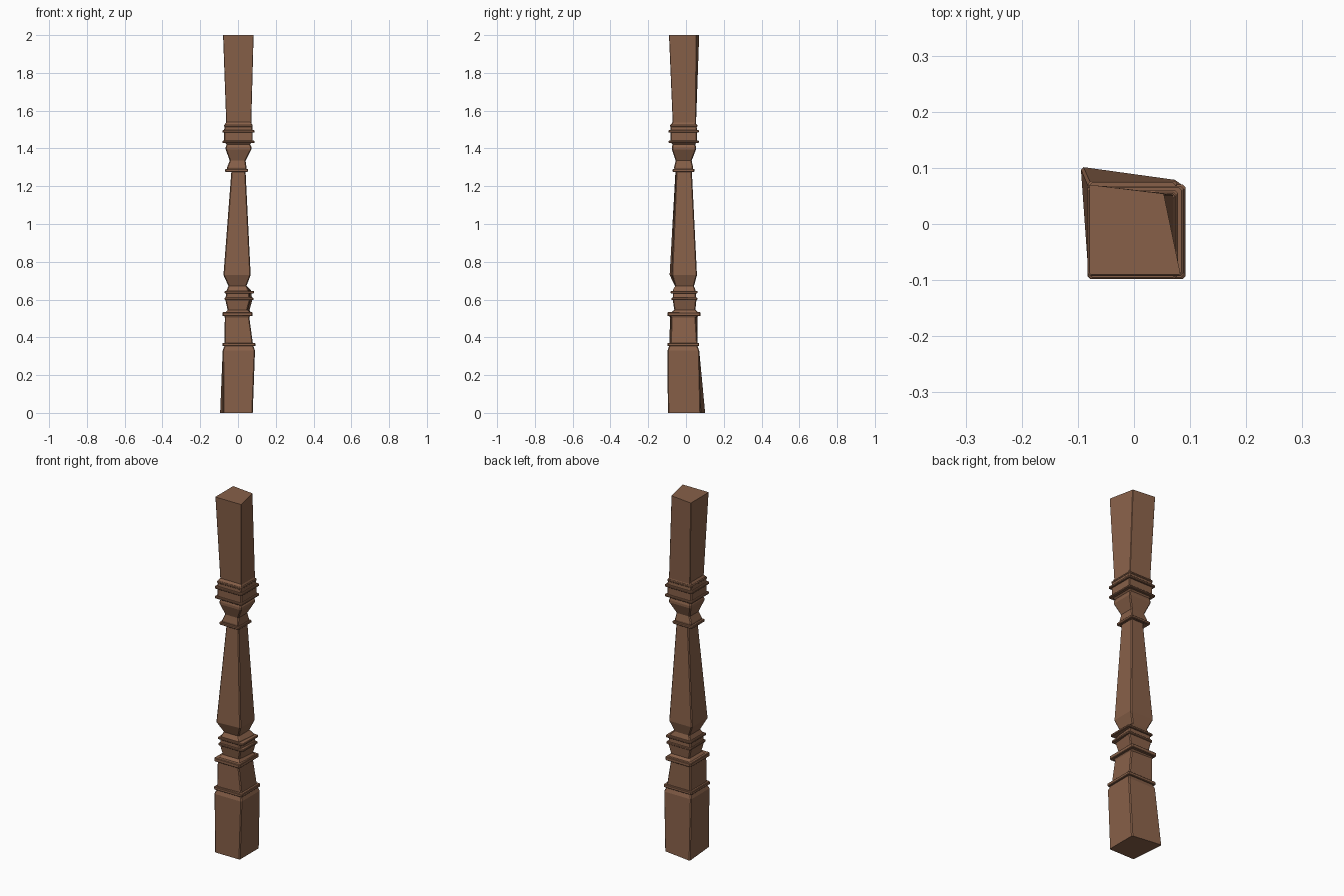
import bpy, bmesh
from mathutils import Vector

wood = bpy.data.materials.new("brown wood")
wood.diffuse_color = (0.245, 0.118, 0.066, 1)


def loft(name, rows, skew=None, cut=0.005):
    """Stack of crooked four-sided sections with clipped corners.
    row = z, x0, x1, y0, y1; skew = {row: {corner: (dx, dy)}}
    corners: 0 front left, 1 front right, 2 back right, 3 back left"""
    bm = bmesh.new()
    rings = []
    for i, (z, x0, x1, y0, y1) in enumerate(rows):
        c = [Vector(p) for p in ((x0, y0, z), (x1, y0, z), (x1, y1, z), (x0, y1, z))]
        for k, (dx, dy) in (skew or {}).get(i, {}).items():
            c[k] += Vector((dx, dy, 0))
        ring = []
        for k in range(4):
            for n in (c[k - 1], c[(k + 1) % 4]):
                ring.append(bm.verts.new(c[k] + (n - c[k]).normalized() * cut))
        rings.append(ring)
    for a, b in zip(rings, rings[1:]):
        for k in range(8):
            j = (k + 1) % 8
            bm.faces.new((a[k], a[j], b[j], b[k]))
    bm.faces.new(rings[0][::-1])
    bm.faces.new(rings[-1])
    bmesh.ops.recalc_face_normals(bm, faces=bm.faces[:])
    me = bpy.data.meshes.new(name)
    bm.to_mesh(me)
    bm.free()
    me.materials.append(wood)
    ob = bpy.data.objects.new(name, me)
    bpy.context.collection.objects.link(ob)


def band(name, z0, z1, x0, x1, y0, y1):
    """Thin projecting moulding with a softened top and bottom."""
    e = 0.003
    loft(name, [(z0, x0 + e, x1 - e, y0 + e, y1 - e), (z0 + e, x0, x1, y0, y1),
                (z1 - e, x0, x1, y0, y1), (z1, x0 + e, x1 - e, y0 + e, y1 - e)])


# foot block, flared at its back left corner
loft("foot_block", [
    (0.0, -0.095, 0.078, -0.096, 0.102),
    (0.33, -0.081, 0.09, -0.098, 0.07),
    (0.357, -0.071, 0.08, -0.088, 0.06)],
    {0: {0: (0.017, 0), 2: (0, -0.024)}})

# upper base block, leaning
loft("base_block", [
    (0.35, -0.071, 0.081, -0.088, 0.061),
    (0.505, -0.07, 0.06, -0.085, 0.06),
    (0.515, -0.074, 0.065, -0.088, 0.065)],
    {0: {1: (0, 0.006)}, 1: {1: (0, 0.006), 2: (0, -0.008)}})

# waist between base and shaft
loft("lower_waist", [
    (0.525, -0.075, 0.07, -0.09, 0.07),
    (0.545, -0.055, 0.062, -0.062, 0.05),
    (0.598, -0.067, 0.076, -0.07, 0.055),
    (0.64, -0.062, 0.07, -0.07, 0.052),
    (0.65, -0.06, 0.068, -0.07, 0.05),
    (0.672, -0.05, 0.046, -0.057, 0.042)],
    {i: {1: (-0.012, 0)} for i in range(1, 5)})

# long tapering shaft
loft("shaft", [
    (0.67, -0.05, 0.044, -0.057, 0.042),
    (0.73, -0.077, 0.067, -0.087, 0.058),
    (1.28, -0.035, 0.04, -0.056, 0.031)],
    {1: {1: (0, 0.012)}, 2: {1: (0, 0.004)}})

# upper waist and capital
loft("upper_waist", [
    (1.275, -0.055, 0.045, -0.06, 0.036),
    (1.30, -0.058, 0.045, -0.063, 0.038),
    (1.335, -0.044, 0.04, -0.055, 0.03),
    (1.395, -0.065, 0.071, -0.075, 0.053),
    (1.408, -0.065, 0.071, -0.075, 0.053),
    (1.43, -0.058, 0.06, -0.068, 0.046)])
loft("capital", [
    (1.42, -0.06, 0.062, -0.07, 0.048),
    (1.435, -0.073, 0.078, -0.083, 0.058),
    (1.50, -0.073, 0.078, -0.083, 0.058),
    (1.52, -0.071, 0.075, -0.082, 0.056),
    (1.53, -0.069, 0.073, -0.078, 0.054),
    (1.54, -0.062, 0.068, -0.07, 0.05)])

# top block, with a pulled-in back right corner
loft("top_block", [
    (1.53, -0.062, 0.07, -0.07, 0.053),
    (2.0, -0.079, 0.083, -0.09, 0.07)],
    {1: {2: (-0.03, -0.016)}}, cut=0.002)

# projecting mouldings
for name, *dims in (
        ("base_moulding", 0.353, 0.371, -0.083, 0.092, -0.098, 0.07),
        ("block_moulding", 0.512, 0.533, -0.082, 0.077, -0.098, 0.077),
        ("waist_moulding_low", 0.597, 0.610, -0.071, 0.083, -0.077, 0.06),
        ("waist_moulding_high", 0.633, 0.646, -0.071, 0.086, -0.081, 0.062),
        ("neck_moulding", 1.276, 1.291, -0.069, 0.054, -0.071, 0.046),
        ("capital_moulding_low", 1.429, 1.441, -0.083, 0.088, -0.093, 0.068),
        ("capital_moulding_high", 1.484, 1.497, -0.083, 0.088, -0.093, 0.068),
        ("capital_lip", 1.514, 1.526, -0.074, 0.078, -0.085, 0.06)):
    band(name, *dims)
